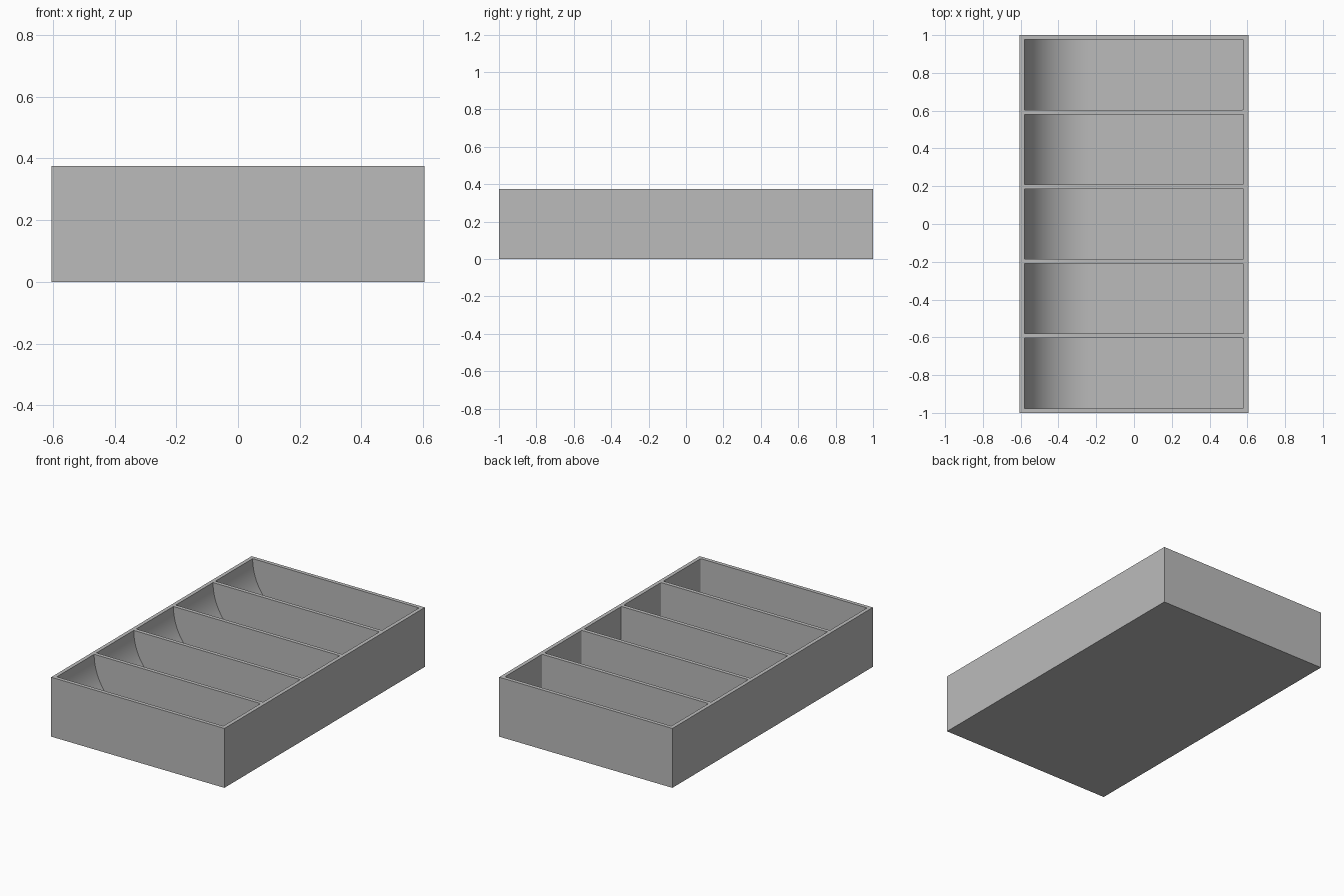
import bpy, bmesh, math

if "Cube" in bpy.data.objects:
    bpy.data.objects.remove(bpy.data.objects["Cube"])

WIDTH, LENGTH, HEIGHT = 1.21, 2.0, 0.375
WALL, BAYS = 0.024, 5
BAY = (LENGTH - WALL * (BAYS + 1)) / BAYS
RADIUS = HEIGHT - WALL
INNER = WIDTH / 2 - WALL
CLEAR = 0.1  # cutters rise above the rim
SEGMENTS = 32

grey = bpy.data.materials.new("grey")
grey.use_nodes = True
grey.diffuse_color = (0.5, 0.5, 0.5, 1)
grey.node_tree.nodes["Principled BSDF"].inputs["Base Color"].default_value = (0.5, 0.5, 0.5, 1)


def make_object(name, bm):
    bmesh.ops.recalc_face_normals(bm, faces=bm.faces)
    mesh = bpy.data.meshes.new(name)
    bm.to_mesh(mesh)
    bm.free()
    mesh.materials.append(grey)
    obj = bpy.data.objects.new(name, mesh)
    bpy.context.collection.objects.link(obj)
    return obj


# Solid block
bm = bmesh.new()
bmesh.ops.create_cube(bm, size=1)
bmesh.ops.scale(bm, vec=(WIDTH, LENGTH, HEIGHT), verts=bm.verts)
bmesh.ops.translate(bm, vec=(0, 0, HEIGHT / 2), verts=bm.verts)
tray = make_object("compartment_tray", bm)

# Compartment profile: scooped end on one side, upright wall on the other
profile = [(INNER, HEIGHT + CLEAR), (-INNER, HEIGHT + CLEAR)]
for i in range(SEGMENTS + 1):
    a = math.pi / 2 * i / SEGMENTS
    profile.append((RADIUS - INNER - RADIUS * math.cos(a), HEIGHT - RADIUS * math.sin(a)))
profile.append((INNER, WALL))

bm = bmesh.new()
for n in range(BAYS):
    y = -LENGTH / 2 + WALL + n * (BAY + WALL)
    near = [bm.verts.new((x, y, z)) for x, z in profile]
    far = [bm.verts.new((x, y + BAY, z)) for x, z in profile]
    bm.faces.new(near)
    bm.faces.new(far[::-1])
    for i in range(len(profile)):
        j = (i + 1) % len(profile)
        side = bm.faces.new((near[i], far[i], far[j], near[j]))
        side.smooth = 2 <= i < 2 + SEGMENTS  # only the scoop is curved

# Slightly eased corners at the upright end
corners = [e for e in bm.edges
           if all(v.co.x > INNER - 0.001 for v in e.verts)
           and abs(e.verts[0].co.z - e.verts[1].co.z) > WALL]
bmesh.ops.bevel(bm, geom=corners, offset=0.006, segments=3, profile=0.5, affect='EDGES')
cutter = make_object("compartment_cutter", bm)
cutter.hide_render = True

# Hollow out the compartments
cut = tray.modifiers.new("compartments", 'BOOLEAN')
cut.operation = 'DIFFERENCE'
cut.solver = 'EXACT'
cut.object = cutter
bpy.context.view_layer.objects.active = tray
bpy.ops.object.modifier_apply(modifier=cut.name)
bpy.data.objects.remove(cutter)
